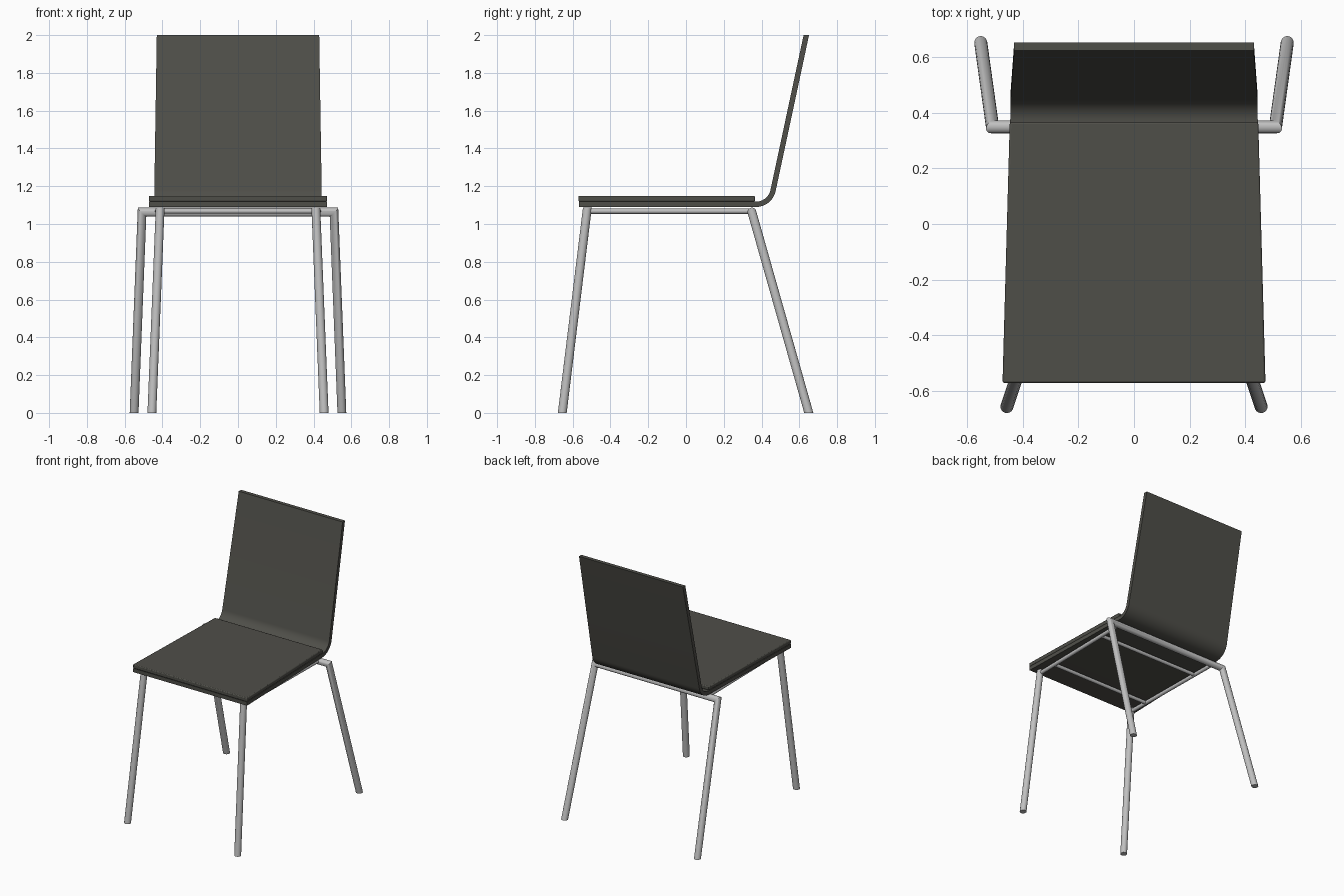
import bpy, bmesh, math
from mathutils import Vector

if "Cube" in bpy.data.objects:
    bpy.data.objects.remove(bpy.data.objects["Cube"])


def material(name, rgb):
    m = bpy.data.materials.new(name)
    m.diffuse_color = (*rgb, 1)
    m.use_nodes = True
    m.node_tree.nodes["Principled BSDF"].inputs["Base Color"].default_value = m.diffuse_color
    return m


DARK = material("dark grey", (0.078, 0.077, 0.066))
METAL = material("light metal", (0.53, 0.53, 0.53))


def finish(name, bm, mat, angle=35, bevel=0):
    bmesh.ops.recalc_face_normals(bm, faces=bm.faces)
    me = bpy.data.meshes.new(name)
    bm.to_mesh(me)
    bm.free()
    me.materials.append(mat)
    ob = bpy.data.objects.new(name, me)
    bpy.context.collection.objects.link(ob)
    if bevel:
        b = ob.modifiers.new("soft edge", 'BEVEL')
        b.width, b.segments = bevel, 2
        b.limit_method, b.angle_limit = 'ANGLE', math.radians(40)
    bpy.ops.object.select_all(action='DESELECT')
    bpy.context.view_layer.objects.active = ob
    ob.select_set(True)
    bpy.ops.object.shade_smooth_by_angle(angle=math.radians(angle))
    return ob


def loft(rings):
    """Closed solid through a list of vertex rings."""
    bm = bmesh.new()
    vs = [[bm.verts.new(p) for p in r] for r in rings]
    n = len(vs[0])
    for a, b in zip(vs, vs[1:]):
        for i in range(n):
            j = (i + 1) % n
            bm.faces.new((a[i], a[j], b[j], b[i]))
    bm.faces.new(vs[0])
    bm.faces.new(vs[-1])
    return bm


def tube(name, pts, radius, end_normal=None, sides=20):
    """Round tube with mitred corners; end_normal sets the cut of both ends."""
    pts = [Vector(p) for p in pts]
    dirs = [(b - a).normalized() for a, b in zip(pts, pts[1:])]
    u = dirs[0].orthogonal().normalized()
    v = dirs[0].cross(u)
    circle = [pts[0] + radius * (math.cos(t) * u + math.sin(t) * v)
              for t in (2 * math.pi * i / sides for i in range(sides))]
    rings = []
    for k, p in enumerate(pts):
        d = dirs[max(k - 1, 0)]
        if 0 < k < len(pts) - 1:
            n = dirs[k - 1] + dirs[k]
        else:
            n = Vector(end_normal) if end_normal else d
        circle = [c + d * ((p - c).dot(n) / d.dot(n)) for c in circle]
        rings.append(circle)
    return finish(name, loft(rings), METAL)


# Bent shell: flat seat, rounded bend, leaning back
T, R, LEAN = 0.014, 0.093, math.radians(78)
path = [(-0.567, 1.104, 0, 0.471), (0.37, 1.104, 0, 0.445)]
for i in range(1, 13):
    a = LEAN * i / 12
    path.append((0.37 + R * math.sin(a), 1.104 + R * (1 - math.cos(a)), a, 0.443))
path.append((0.637, 2.0, LEAN, 0.430))
rings = []
for y, z, a, w in path:
    ny, nz = -math.sin(a) * T, math.cos(a) * T
    if z == 2.0:
        ny, nz = -T / math.sin(LEAN), 0      # level top edge
    rings.append([(-w, y + ny, z + nz), (w, y + ny, z + nz),
                  (w, y - ny, z - nz), (-w, y - ny, z - nz)])
finish("seat_and_back_shell", loft(rings), DARK)

# Seat pad on top of the shell
pad = [[(-w, y, 1.119), (w, y, 1.119), (w, y, 1.149), (-w, y, 1.149)]
       for y, w in ((-0.57, 0.472), (0.365, 0.446))]
finish("seat_pad", loft(pad), DARK, bevel=0.006)

# Rear legs and the bar joining them, one bent tube
tube("rear_legs_and_bar",
     [(-0.55, 0.65, 0), (-0.508, 0.349, 1.063), (0.508, 0.349, 1.063), (0.55, 0.65, 0)],
     0.0235, (0, 0, 1))

# Front legs and side rails
for s, side in ((-1, "left"), (1, "right")):
    tube("front_leg_" + side, [(s * 0.456, -0.655, 0), (s * 0.412, -0.522, 1.087)],
         0.0235, (0, 0, 1))
    tube("side_rail_" + side, [(s * 0.412, -0.52, 1.068), (s * 0.425, 0.349, 1.068)], 0.014)

# Cross bars under the seat
for name, y in (("front_cross_bar", -0.365), ("rear_cross_bar", 0.15)):
    tube(name, [(-0.415, y, 1.068), (0.415, y, 1.068)], 0.013)
